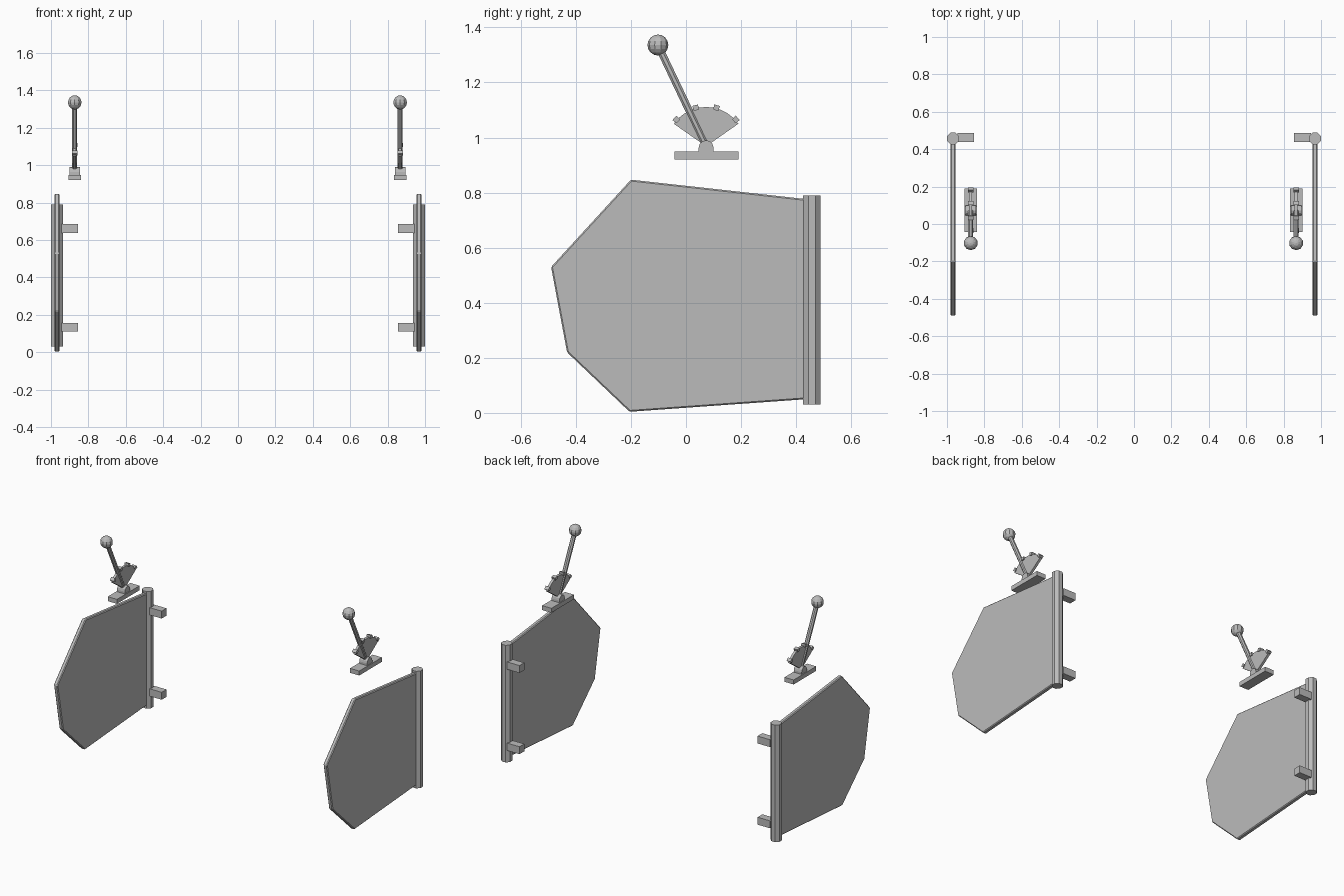
import bpy, bmesh
from math import sin, cos, pi, radians
from mathutils import Vector

cube = bpy.data.objects.get("Cube")
if cube:
    bpy.data.objects.remove(cube, do_unlink=True)

grey = bpy.data.materials.new("plain grey")
grey.use_nodes = True
tone = (0.5, 0.5, 0.5, 1)
grey.diffuse_color = tone
grey.node_tree.nodes["Principled BSDF"].inputs["Base Color"].default_value = tone


def finish(name, bm):
    bmesh.ops.recalc_face_normals(bm, faces=bm.faces)
    mesh = bpy.data.meshes.new(name)
    bm.to_mesh(mesh)
    bm.free()
    mesh.materials.append(grey)
    obj = bpy.data.objects.new(name, mesh)
    bpy.context.collection.objects.link(obj)
    return obj


def slab(name, x, width, outline):
    """Extrude a (y, z) outline along x, centred on x."""
    bm = bmesh.new()
    face = bm.faces.new([bm.verts.new((x - width / 2, y, z)) for y, z in outline])
    out = bmesh.ops.extrude_face_region(bm, geom=[face])
    moved = [v for v in out["geom"] if isinstance(v, bmesh.types.BMVert)]
    bmesh.ops.translate(bm, verts=moved, vec=(width, 0, 0))
    return finish(name, bm)


def box(name, x, width, y0, y1, z0, z1):
    return slab(name, x, width, [(y0, z0), (y1, z0), (y1, z1), (y0, z1)])


def rod(name, start, end, radius, sides=8):
    """Faceted rod between two points, with flats facing sideways."""
    start, end = Vector(start), Vector(end)
    axis = (end - start).normalized()
    u = Vector((1, 0, 0))
    v = axis.cross(u)
    bm = bmesh.new()
    rings = []
    for p in (start, end):
        ring = []
        for i in range(sides):
            a = 2 * pi * (i + 0.5) / sides
            ring.append(bm.verts.new(p + radius * (cos(a) * u + sin(a) * v)))
        bm.faces.new(ring)
        rings.append(ring)
    for i in range(sides):
        j = (i + 1) % sides
        bm.faces.new((rings[0][i], rings[0][j], rings[1][j], rings[1][i]))
    return finish(name, bm)


PIVOT_Y, PIVOT_Z = 0.073, 0.968


def polar(angle, r):
    a = radians(angle)
    return PIVOT_Y + r * sin(a), PIVOT_Z + r * cos(a)


def door(side, s):
    # Hinge post with two wall brackets
    x = s * 0.968
    rod(side + "_hinge_post", (x, 0.457, 0.03), (x, 0.457, 0.79), 0.0338)
    for label, z in (("lower", 0.11), ("upper", 0.637)):
        box(f"{side}_{label}_bracket", s * 0.9, 0.09, 0.438, 0.487, z, z + 0.048)
    # Flat many-cornered panel with a small chamfered rim
    panel = slab(side + "_panel", x, 0.027, [
        (0.44, 0.776), (-0.2, 0.847), (-0.49, 0.53),
        (-0.432, 0.22), (-0.205, 0.004), (0.44, 0.05)])
    bevel = panel.modifiers.new("rim", "BEVEL")
    bevel.width = 0.005
    bevel.segments = 1


def lever(side, x):
    # Foot plate and rounded pivot block
    box(side + "_lever_base", x, 0.066, -0.042, 0.19, 0.92, 0.949)
    arch = [(0.046, 0.949), (0.1, 0.949)]
    arch += [(PIVOT_Y + 0.027 * cos(a * pi / 6), 0.963 + 0.027 * sin(a * pi / 6))
             for a in range(7)]
    slab(side + "_pivot_block", x, 0.056, arch)
    # Toothed quadrant
    fan = [(PIVOT_Y, PIVOT_Z)]
    fan += [polar(a, 0.143) for a in range(-55, 56, 11)]
    slab(side + "_quadrant", x, 0.016, fan)
    for i, a in enumerate((-48, -15, 15, 48)):
        slab(f"{side}_tooth_{i + 1}", x, 0.028, [
            polar(a - 4, 0.136), polar(a - 4, 0.155),
            polar(a + 4, 0.155), polar(a + 4, 0.136)])
    # Handle and round knob
    tip = (x, -0.102, 1.336)
    rod(side + "_handle", (x, PIVOT_Y, PIVOT_Z), tip, 0.0145)
    bm = bmesh.new()
    bmesh.ops.create_uvsphere(bm, u_segments=10, v_segments=8, radius=0.038)
    bmesh.ops.translate(bm, verts=bm.verts, vec=tip)
    finish(side + "_knob", bm)


for side, s, lever_x in (("left", 1, 0.867), ("right", -1, -0.873)):
    door(side, s)
    lever(side, lever_x)
